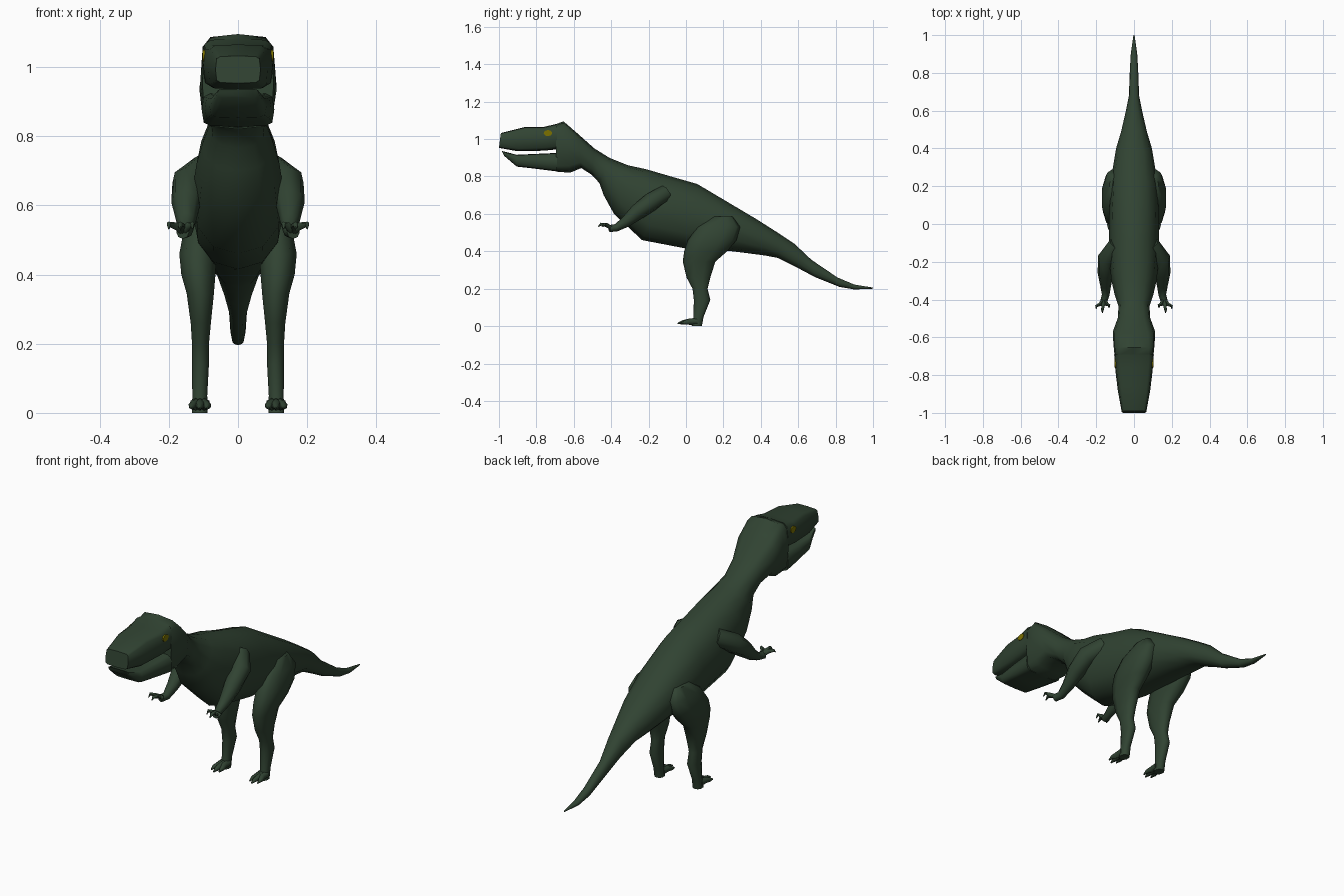
import bpy, bmesh, math
from mathutils import Vector

if "Cube" in bpy.data.objects:
    bpy.data.objects.remove(bpy.data.objects["Cube"])


def material(name, rgb):
    m = bpy.data.materials.new(name)
    m.diffuse_color = (*rgb, 1)
    m.use_nodes = True
    m.node_tree.nodes["Principled BSDF"].inputs["Base Color"].default_value = m.diffuse_color
    return m


SKIN = material("dark green skin", (0.030, 0.056, 0.032))
EYE = material("dark yellow", (0.20, 0.165, 0.0))


def spow(v, e):
    return math.copysign(abs(v) ** e, v) if abs(v) > 1e-9 else 0.0


def oval(center, u, v, n=12, e=1.0):
    """Closed ring of n points; e below 1 makes it boxier."""
    return [center + u * spow(math.sin(math.tau * i / n), e)
            + v * spow(math.cos(math.tau * i / n), e) for i in range(n)]


def loft(bm, rings):
    rows = [[bm.verts.new(p) for p in r] for r in rings]
    n = len(rows[0])
    for a, b in zip(rows, rows[1:]):
        for i in range(n):
            bm.faces.new((a[i], a[(i + 1) % n], b[(i + 1) % n], b[i]))
    bm.faces.new(rows[0])
    bm.faces.new(rows[-1][::-1])


def tube(bm, points, n=8):
    """Tapered limb through (x, y, z, radius) points."""
    ps = [Vector(p[:3]) for p in points]
    rings = []
    for i, p in enumerate(ps):
        t = (ps[min(i + 1, len(ps) - 1)] - ps[max(i - 1, 0)]).normalized()
        u = t.cross(Vector((0, 0, 1))).normalized()
        rings.append(oval(p, u * points[i][3], u.cross(t) * points[i][3], n))
    loft(bm, rings)


def finish(name, bm, mat=SKIN, mirror=False):
    bmesh.ops.recalc_face_normals(bm, faces=bm.faces[:])
    me = bpy.data.meshes.new(name)
    bm.to_mesh(me)
    bm.free()
    me.materials.append(mat)
    ob = bpy.data.objects.new(name, me)
    bpy.context.collection.objects.link(ob)
    if mirror:
        ob.modifiers.new("mirror", 'MIRROR')
    bpy.ops.object.select_all(action='DESELECT')
    ob.select_set(True)
    bpy.context.view_layer.objects.active = ob
    bpy.ops.object.shade_smooth_by_angle(angle=math.radians(60))
    return ob


def trunk(name, sections):
    """Sections: top y, top z, bottom y, bottom z, half width, boxiness."""
    bm = bmesh.new()
    rings = []
    for yt, zt, yb, zb, w, e in sections:
        top, bot = Vector((0, yt, zt)), Vector((0, yb, zb))
        rings.append(oval((top + bot) / 2, Vector((w, 0, 0)), (top - bot) / 2, 12, e))
    loft(bm, rings)
    return finish(name, bm)


# back of head, neck, torso and tail
trunk("body_and_tail", [
    (-.695, 1.08, -.695, .826, .103, .4), (-.655, 1.095, -.62, .82, .109, .45),
    (-.58, 1.03, -.56, .845, .112, .6), (-.49, .95, -.505, .81, .086, .75),
    (-.41, .90, -.463, .765, .082, .85), (-.31, .86, -.44, .70, .102, .85),
    (-.21, .838, -.385, .60, .12, .85), (-.08, .80, -.235, .46, .134, .9),
    (.06, .76, 0, .415, .132, .9), (.22, .665, .25, .40, .122, .9),
    (.38, .57, .42, .378, .095, .9), (.49, .50, .49, .365, .068, .9),
    (.58, .44, .60, .31, .045, .9), (.67, .355, .69, .262, .027, .9),
    (.81, .26, .82, .21, .022, .9), (.90, .222, .90, .196, .017, 1),
    (1.0, .206, 1.0, .20, .003, 1)])

# jaws
trunk("upper_jaw", [
    (-.99, 1.032, -1.0, .953, .065, .35), (-.86, 1.065, -.90, .935, .086, .35),
    (-.76, 1.065, -.76, .938, .10, .4), (-.69, 1.082, -.69, .945, .103, .4)])
trunk("lower_jaw", [
    (-.985, .937, -.972, .91, .06, .4), (-.905, .916, -.905, .853, .082, .4),
    (-.80, .921, -.80, .841, .096, .4), (-.69, .926, -.69, .827, .105, .4)])

# eyes: thin plates on the side of the head
bm = bmesh.new()
loft(bm, [oval(Vector((x, -.738, 1.032)), Vector((0, .023, 0)), Vector((0, 0, .017)), 8)
          for x in (.094, .1025)])
finish("eyes", bm, EYE, True)

# legs: stacked horizontal sections (z, front y, back y, inner x, outer x)
bm = bmesh.new()
rings = []
for z, yf, yb, xi, xo in [
        (.585, .14, .25, .08, .13), (.53, .06, .29, .07, .158),
        (.46, .01, .27, .06, .172), (.40, -.01, .22, .063, .166),
        (.345, -.017, .157, .068, .15), (.26, .003, .13, .077, .138),
        (.20, .035, .115, .083, .134), (.14, .042, .13, .083, .134),
        (.05, .04, .094, .088, .133), (0, .03, .085, .087, .134)]:
    rings.append(oval(Vector(((xi + xo) / 2, (yf + yb) / 2, z)),
                      Vector(((xo - xi) / 2, 0, 0)), Vector((0, (yb - yf) / 2, 0)), 10, .85))
loft(bm, rings)
finish("legs", bm, mirror=True)

# toes
bm = bmesh.new()
for x0, x1, y1 in [(.098, .088, -.03), (.11, .109, -.045), (.122, .133, -.03)]:
    tube(bm, [(x0, .06, .026, .018), (x0, .02, .024, .017),
              (x1, y1 + .025, .02, .011), (x1, y1, .014, .003)], 6)
finish("toes", bm, mirror=True)

# arms
bm = bmesh.new()
tube(bm, [(.09, -.11, .71, .045), (.143, -.185, .665, .05), (.15, -.26, .61, .043),
          (.15, -.325, .555, .029), (.15, -.375, .525, .02), (.16, -.41, .522, .019)])
finish("arms", bm, mirror=True)

# curved fingers with claws
bm = bmesh.new()
for x, y in [(.132, -.445), (.167, -.47), (.20, -.45)]:
    tube(bm, [(.158, -.395, .523, .012), ((x + .158) / 2, -.425, .54, .011),
              (x, y + .015, .545, .008), (x, y, .532, .002)], 6)
finish("fingers", bm, mirror=True)
